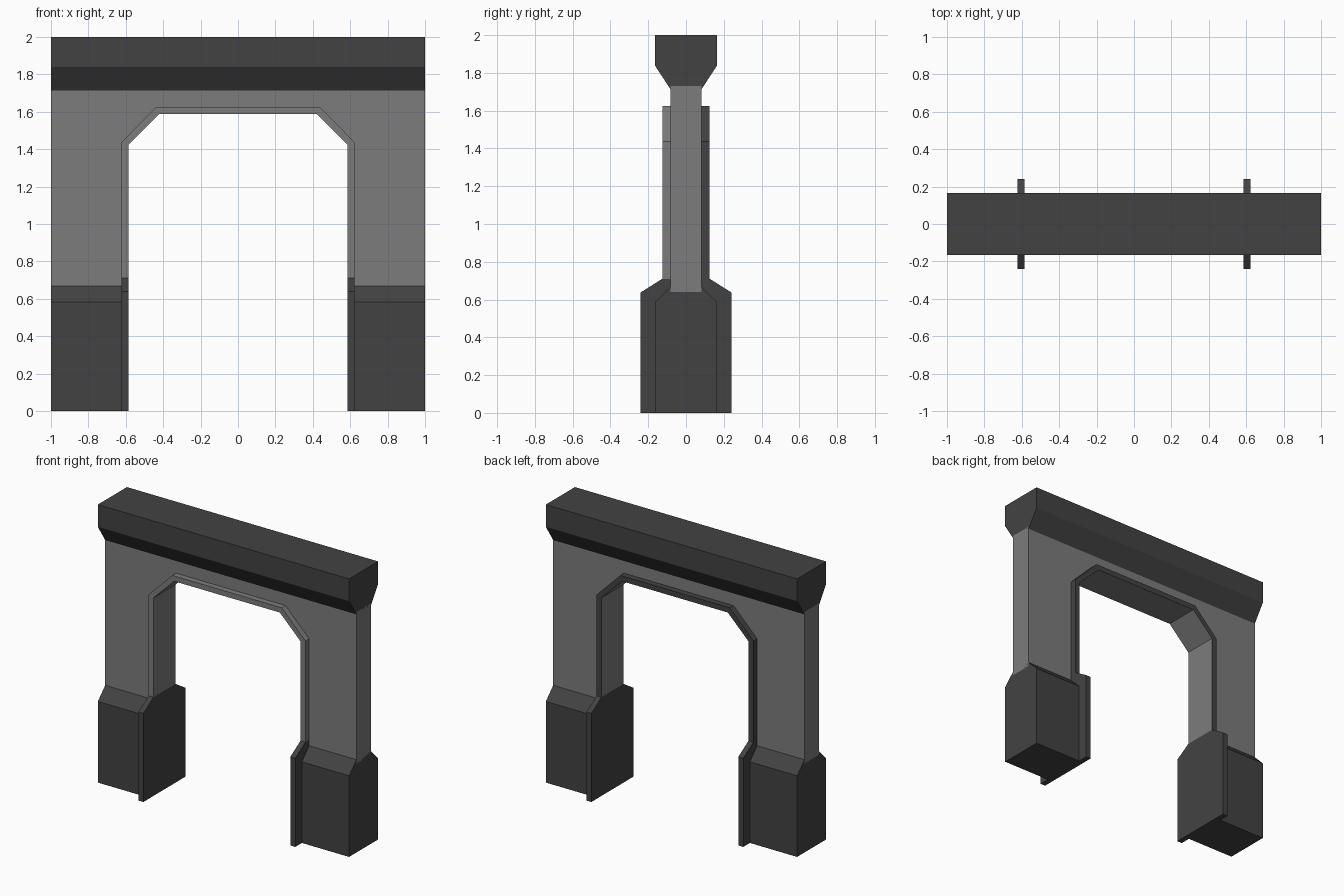
import bpy, bmesh

cube = bpy.data.objects.get("Cube")
if cube:
    bpy.data.objects.remove(cube)


def make_material(name, value):
    mat = bpy.data.materials.new(name)
    mat.use_nodes = True
    colour = (value, value, value, 1)
    mat.diffuse_color = colour
    mat.node_tree.nodes["Principled BSDF"].inputs["Base Color"].default_value = colour
    return mat


stone = make_material("mid grey stone", 0.2)
dark = make_material("dark grey stone", 0.055)


def prism(name, profile, levels, axis, mats):
    """Sweep a closed profile along x or y through the given levels."""
    bm = bmesh.new()
    rings = []
    for t in levels:
        rings.append([bm.verts.new((t, a, z) if axis == "x" else (a, t, z))
                      for a, z in profile])
    n = len(profile)
    for r0, r1 in zip(rings, rings[1:]):
        for i in range(n):
            j = (i + 1) % n
            bm.faces.new((r0[i], r0[j], r1[j], r1[i]))
    bm.faces.new(rings[0])
    bm.faces.new(rings[-1])
    bmesh.ops.recalc_face_normals(bm, faces=bm.faces)
    mesh = bpy.data.meshes.new(name)
    bm.to_mesh(mesh)
    bm.free()
    for m in mats:
        mesh.materials.append(m)
    obj = bpy.data.objects.new(name, mesh)
    bpy.context.collection.objects.link(obj)
    return obj


def both_sides(half):
    """Complete a half outline, given as (half width, z), across the centre."""
    return half + [(-a, z) for a, z in reversed(half)]


def arch(side, shoulder, corner, top, bottom):
    """Outline of a chamfered opening, from right foot to left foot."""
    return both_sides([(side, bottom), (side, shoulder), (corner, top)])


# Wall with the opening cut out; its edge sits inside the trim
wall_profile = arch(0.605, 1.43, 0.428, 1.607, 0.64) + [
    (-1, 0.64), (-1, 1.73), (1, 1.73), (1, 0.64)]
prism("wall", wall_profile, (-0.082, 0.082), "y", [stone])

# Raised trim round the opening, darker on the back except for the inner faces
outer = arch(0.624, 1.437, 0.436, 1.626, 0.71)
inner = arch(0.585, 1.425, 0.42, 1.588, 0.71)
trim = prism("arch_trim", outer + inner[::-1], (-0.125, 0, 0.125), "y",
             [stone, dark])
for face in trim.data.polygons:
    c, nrm = face.center, face.normal
    faces_opening = nrm.x * c.x < -0.01 or nrm.z < -0.5
    if c.y > 0.01 and not faces_opening:
        face.material_index = 1

# Top beam with sloping underside
prism("top_beam", both_sides([(0.082, 1.713), (0.165, 1.84), (0.165, 2)]),
      (-1, 1), "x", [dark])

# Piers and the thin buttress plates on their inner edges
pier = prism("pier", both_sides([(0.165, 0), (0.165, 0.584), (0.082, 0.668)]),
             (0.605, 1), "x", [dark])
buttress = prism("buttress_plate",
                 both_sides([(0.24, 0), (0.24, 0.638), (0.125, 0.71)]),
                 (0.585, 0.624), "x", [dark])
for obj in (pier, buttress):
    obj.modifiers.new("Mirror", "MIRROR").use_axis[0] = True
